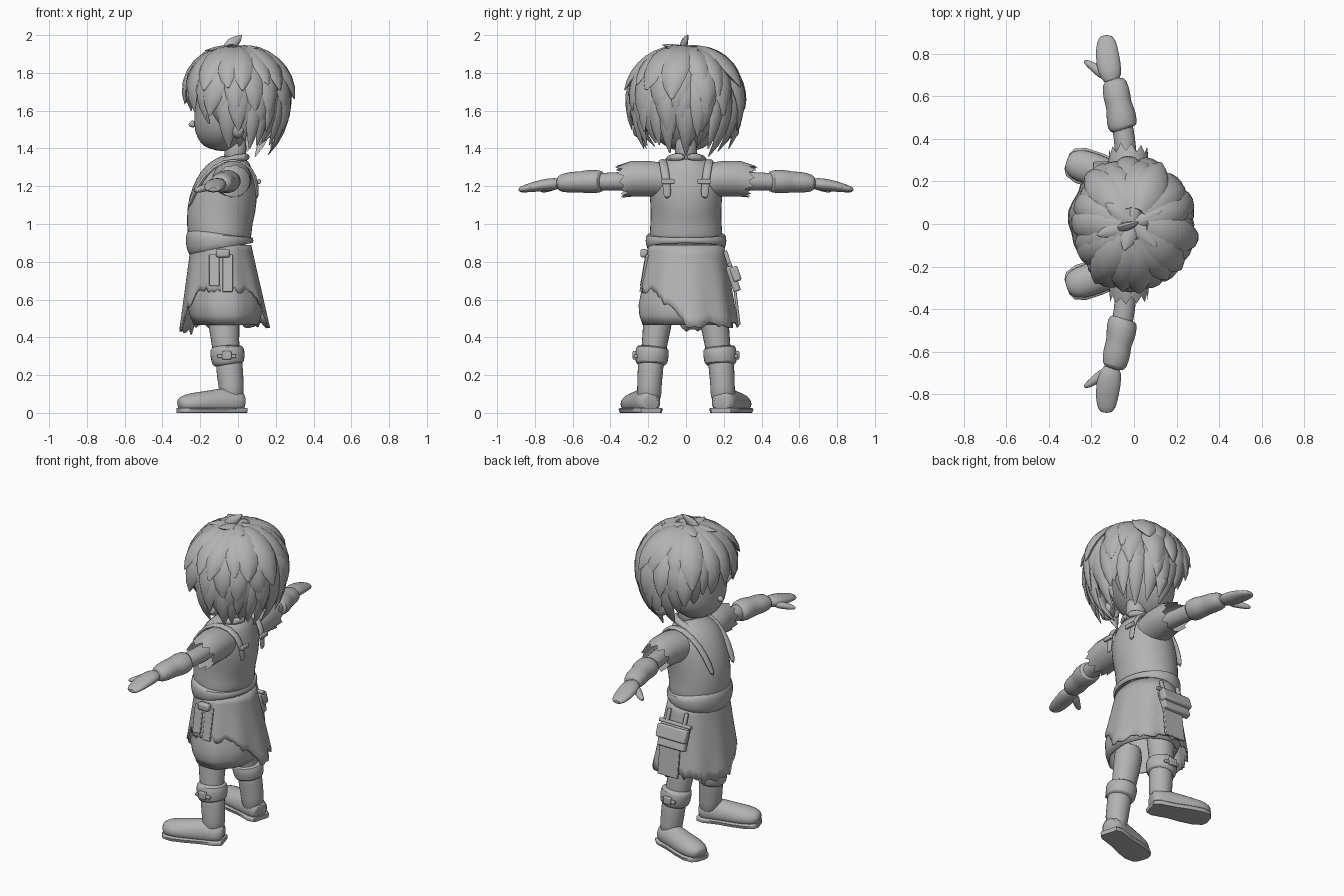
import bpy, bmesh, math, random
from mathutils import Vector, Matrix

random.seed(4)
cube = bpy.data.objects.get("Cube")
if cube:
    bpy.data.objects.remove(cube, do_unlink=True)

clay = bpy.data.materials.new("plain_grey")
clay.use_nodes = True
GREY = (0.45, 0.45, 0.45, 1)
clay.diffuse_color = GREY
for node in clay.node_tree.nodes:
    if node.type == 'BSDF_PRINCIPLED':
        node.inputs["Base Color"].default_value = GREY

X, Y, Z = Vector((1, 0, 0)), Vector((0, 1, 0)), Vector((0, 0, 1))


def finish(name, bm, sub=0, thick=0, bevel=0):
    """Turn a bmesh into a smooth shaded object."""
    bmesh.ops.recalc_face_normals(bm, faces=bm.faces)
    mesh = bpy.data.meshes.new(name)
    bm.to_mesh(mesh)
    bm.free()
    obj = bpy.data.objects.new(name, mesh)
    bpy.context.collection.objects.link(obj)
    mesh.materials.append(clay)
    bpy.ops.object.select_all(action='DESELECT')
    obj.select_set(True)
    bpy.context.view_layer.objects.active = obj
    bpy.ops.object.shade_smooth_by_angle(angle=math.radians(55))
    if thick:
        mod = obj.modifiers.new("Thickness", 'SOLIDIFY')
        mod.thickness = thick
    if bevel:
        mod = obj.modifiers.new("Bevel", 'BEVEL')
        mod.width, mod.segments = bevel, 2
    if sub:
        mod = obj.modifiers.new("Smooth", 'SUBSURF')
        mod.levels = mod.render_levels = sub
    return obj


def add_sweep(bm, path, hint, sides=12, jag=0, low=None, high=None):
    """Loft ellipses along a path of (x, y, z, side radius, hint radius)."""
    pts = [Vector(p[:3]) for p in path]
    rings = []
    for i, p in enumerate(path):
        t = (pts[min(i + 1, len(pts) - 1)] - pts[max(i - 1, 0)]).normalized()
        u = t.cross(hint).normalized()
        v = u.cross(t)
        ring = []
        for k in range(sides):
            a = math.tau * k / sides
            co = pts[i] + u * math.cos(a) * p[3] + v * math.sin(a) * p[4]
            if jag and i == len(path) - 1:
                co += t * jag * ((k % 2) * 2 - 1) * random.uniform(0.4, 1)
            if low is not None:
                co.z = min(max(co.z, low), high)
            ring.append(bm.verts.new(co))
        rings.append(ring)
    for a, b in zip(rings, rings[1:]):
        for k in range(sides):
            j = (k + 1) % sides
            bm.faces.new((a[k], a[j], b[j], b[k]))
    bm.faces.new(rings[0])
    if not jag:
        bm.faces.new(rings[-1])


def sweep(name, path, hint, sub=1, **options):
    bm = bmesh.new()
    add_sweep(bm, path, hint, **options)
    return finish(name, bm, sub)


def stack(name, rows, **options):
    """Upright form from rows of (height, front x, back x, half width)."""
    path = [((f + b) / 2, 0, z, w, (b - f) / 2) for z, f, b, w in rows]
    return sweep(name, path, X, **options)


def box(name, centre, size, tilt=0, bevel=0.01):
    bm = bmesh.new()
    mat = Matrix.Translation(centre) @ Matrix.Rotation(tilt, 4, 'X') @ Matrix.Diagonal((*size, 1))
    bmesh.ops.create_cube(bm, size=1, matrix=mat)
    return finish(name, bm, bevel=bevel)


# Torso, belt and neck
stack("tunic", [(.86, -.25, .07, .2), (.95, -.27, .075, .195), (1.02, -.275, .08, .19),
                (1.1, -.27, .1, .19), (1.2, -.23, .11, .2), (1.27, -.18, .1, .19),
                (1.32, -.12, .08, .14), (1.36, -.08, .05, .07)], sides=20)
stack("belt", [(.865, -.255, .068, .195), (.87, -.272, .08, .21), (.91, -.28, .085, .218),
               (.945, -.275, .08, .213), (.955, -.26, .07, .19)], sides=24)
stack("neck", [(1.32, -.085, .05, .068), (1.4, -.07, .045, .058), (1.5, -.08, .05, .06)])


# Skirts: ragged overskirt cut high on one side, fuller underskirt below
def skirt(name, profile, hem, fold, cols=80, rows=8):
    bm = bmesh.new()
    grid = []
    for k in range(cols):
        a = math.tau * k / cols
        bottom = hem(a)
        column = []
        for r in range(rows + 1):
            z = .89 + (bottom - .89) * r / rows
            f, b, w = profile((.89 - z) / .43)
            wave = 1 + fold * math.sin(9 * a) * r / rows
            column.append(bm.verts.new(((f + b) / 2 + (b - f) / 2 * math.cos(a) * wave,
                                        w * math.sin(a) * wave, z)))
        grid.append(column)
    for k in range(cols):
        a, b = grid[k], grid[(k + 1) % cols]
        for r in range(rows):
            bm.faces.new((a[r], b[r], b[r + 1], a[r + 1]))
    finish(name, bm, thick=.01)


def ragged(a):
    high = min(max(-math.sin(a) * 1.5, 0), 1)
    front = .035 if math.cos(a) < -.75 else 0
    return .465 + .185 * high - front + random.uniform(-.018, .018)


def puffy(t):
    pull = max(t - .8, 0) * .22
    return -.24 - .035 * t + pull, .06 + .09 * t - pull, .19 + .085 * t - pull


skirt("overskirt", lambda t: (-.25 - .055 * t, .07 + .095 * t, .2 + .073 * t), ragged, .025)
skirt("underskirt", puffy, lambda a: .465, .01)

# Head
stack("head", [(1.39, -.16, -.08, .05), (1.41, -.2, -.03, .11), (1.46, -.235, .02, .17),
               (1.52, -.245, .06, .205), (1.6, -.235, .12, .22), (1.72, -.23, .17, .23),
               (1.83, -.18, .14, .17), (1.88, -.1, .08, .09)], sides=20)
sweep("nose", [(-.225, 0, 1.535, .022, .026), (-.25, 0, 1.525, .017, .018),
               (-.262, 0, 1.525, .006, .006)], Z, sides=8)

# Hair cap
CENTRE, SIZE = Vector((-.01, 0, 1.69)), Vector((.275, .285, .255))
bm = bmesh.new()
bmesh.ops.create_uvsphere(bm, u_segments=32, v_segments=18, radius=.95,
                          matrix=Matrix.Translation(CENTRE) @ Matrix.Diagonal((*SIZE, 1)))
bmesh.ops.delete(bm, geom=[v for v in bm.verts if v.co.z < 1.59 - .4 * v.co.x], context='VERTS')
finish("hair_cap", bm, thick=.01)


# Hair locks: tapered strands that follow the cap and flare at the tip
def lock(bm, turn, start, end, width, flare, twist=0):
    path = []
    for i in range(8):
        t = i / 7
        tilt = math.radians(start + (end - start) * t)
        a = math.radians(turn + twist * t)
        out = Vector((math.sin(tilt) * math.cos(a), math.sin(tilt) * math.sin(a), math.cos(tilt)))
        taper = math.sin(math.pi * (.18 + .81 * t)) ** .7
        path.append((*(CENTRE + SIZE * out * (.95 + flare * t ** 2.2)),
                     width * taper, width * .42 * taper))
    a = math.radians(turn)
    middle = math.radians((start + end) / 2)
    hint = Vector((math.cos(a) * math.sin(middle), math.sin(a) * math.sin(middle), math.cos(middle)))
    add_sweep(bm, path, hint, sides=8)


def lock_row(name, first, last, count, start, end, width, flare):
    bm = bmesh.new()
    for i in range(count):
        turn = first + (last - first) * i / (count - 1)
        lock(bm, turn + random.uniform(-4, 4), start, end + random.uniform(-8, 8),
             width * random.uniform(.85, 1.15), flare * random.uniform(.6, 1.3),
             random.uniform(-10, 10))
    finish(name, bm)


lock_row("hair_nape", -95, 95, 15, 75, 150, .05, .36)
lock_row("hair_under_layer", -110, 110, 15, 60, 134, .055, .24)
lock_row("hair_middle_layer", -125, 125, 15, 42, 112, .064, .2)
lock_row("hair_upper_layer", -130, 130, 12, 15, 88, .075, .17)
lock_row("hair_fringe", 125, 235, 10, 10, 108, .062, .05)
lock_row("hair_left_temple", -128, -95, 4, 40, 124, .05, .08)
lock_row("hair_right_temple", 95, 128, 4, 40, 124, .05, .08)
lock_row("hair_crown", 20, 320, 6, 1, 32, .035, .13)
sweep("hair_tuft", [(-.06, -.02, 1.92, .03, .02), (-.03, -.01, 1.955, .032, .02),
                    (0, 0, 1.98, .02, .013), (.02, .01, 2.0, .003, .003)], Y, sides=8, sub=0)

# Paired parts
for side, s in (("left", -1), ("right", 1)):
    sweep(side + "_ear", [(-.02, s * .2, 1.5, .04, .055), (0, s * .245, 1.51, .045, .065),
                          (.01, s * .275, 1.52, .025, .045)], Z, sides=10)
    # Arms
    sweep(side + "_sleeve", [(-.04, s * .1, 1.23, .1, .09), (-.03, s * .2, 1.24, .105, .095),
                             (-.025, s * .28, 1.24, .095, .095),
                             (-.025, s * .345, 1.225, .09, .085)], Z, sub=0, sides=22, jag=.025)
    sweep(side + "_arm", [(-.03, s * .2, 1.23, .06, .06), (-.04, s * .4, 1.225, .05, .048),
                          (-.08, s * .6, 1.22, .05, .045), (-.1, s * .7, 1.215, .04, .03)], Z)
    sweep(side + "_bracer", [(-.05, s * .44, 1.225, .05, .05), (-.055, s * .45, 1.225, .074, .062),
                             (-.06, s * .52, 1.225, .072, .065), (-.072, s * .56, 1.222, .06, .056),
                             (-.08, s * .6, 1.222, .068, .058), (-.092, s * .67, 1.215, .06, .048),
                             (-.095, s * .68, 1.215, .035, .03)], Z, sides=14)
    sweep(side + "_hand", [(-.1, s * .66, 1.215, .04, .03), (-.115, s * .72, 1.21, .06, .036),
                           (-.125, s * .79, 1.2, .058, .03), (-.13, s * .86, 1.185, .048, .02),
                           (-.13, s * .888, 1.18, .025, .012)], Z)
    sweep(side + "_thumb", [(-.13, s * .69, 1.205, .03, .026), (-.18, s * .73, 1.19, .024, .022),
                            (-.215, s * .755, 1.18, .018, .017), (-.235, s * .765, 1.175, .008, .008)],
          Z, sides=8)
    # Shoulder strap, its tag and the collar
    sweep(side + "_strap", [(-.265, s * .1, 1.08, .012, .024), (-.22, s * .115, 1.2, .014, .024),
                            (-.13, s * .125, 1.31, .014, .024), (-.02, s * .125, 1.345, .014, .024),
                            (.075, s * .115, 1.3, .014, .024), (.102, s * .1, 1.2, .012, .024),
                            (.1, s * .1, 1.13, .008, .022)], Y, sides=8)
    box(side + "_strap_tag", (.112, s * .095, 1.225), (.018, .07, .025), bevel=.005)
    sweep(side + "_collar", [(.055, 0, 1.355, .012, .02), (.04, s * .07, 1.355, .022, .022),
                             (-.06, s * .095, 1.345, .03, .018), (-.15, s * .07, 1.29, .028, .016),
                             (-.225, s * .015, 1.2, .012, .01)], Z, sides=8)
    # Legs and boots
    sweep(side + "_leg", [(-.08, s * .13, .62, .09, .095), (-.075, s * .155, .45, .077, .085),
                          (-.06, s * .175, .3, .066, .07), (-.045, s * .19, .2, .06, .065)], X)
    sweep(side + "_boot_shaft", [(-.03, s * .195, .04, .07, .06), (-.035, s * .195, .14, .065, .07),
                                 (-.045, s * .188, .22, .07, .072), (-.05, s * .182, .34, .072, .075)],
          X, sides=14)
    sweep(side + "_boot_cuff", [(-.05, s * .184, .25, .07, .07), (-.052, s * .184, .26, .088, .088),
                                (-.055, s * .18, .31, .092, .095), (-.06, s * .177, .345, .09, .092),
                                (-.06, s * .176, .355, .07, .07)], X, sides=14)
    box(side + "_boot_buckle", (-.06, s * .27, .305), (.05, .025, .045), bevel=.006)
    box(side + "_boot_strap", (-.06, s * .265, .3), (.1, .02, .02), bevel=.005)
    foot = [(.035, .185, .05, .05, .05), (0, .195, .055, .07, .075), (-.09, .225, .055, .068, .08),
            (-.17, .25, .05, .078, .066), (-.25, .275, .048, .08, .06), (-.3, .29, .045, .06, .045),
            (-.315, .295, .04, .03, .025)]
    sweep(side + "_boot_foot", [(x, s * y, z, a, b) for x, y, z, a, b in foot], Z,
          sides=14, low=.012, high=1)
    sweep(side + "_boot_sole", [(x, s * y, .02, a + .006, .05) for x, y, z, a, b in foot], Z,
          sub=0, sides=16, low=0, high=.026)

# Pouch hanging on the right hip
LEAN = .32
box("pouch_body", (-.09, .25, .71), (.19, .04, .14), LEAN)
box("pouch_flap", (-.09, .262, .735), (.205, .045, .08), LEAN)
box("pouch_lower_panel", (-.07, .27, .56), (.14, .015, .19), .12, bevel=.004)
for label, x in (("front", -.15), ("back", -.03)):
    box("pouch_" + label + "_loop", (x, .222, .81), (.022, .022, .1), LEAN, bevel=.006)
sweep("pouch_rod", [(-.2, .232, .785, .012, .012), (.02, .232, .785, .012, .012)], Z, sides=8, sub=0)

# Sash knot and tails on the left hip
box("sash_knot", (-.08, -.222, .845), (.075, .04, .045), bevel=.012)
for label, x, drop in (("front", -.125, .17), ("back", -.055, .2)):
    box("sash_" + label + "_tail", (x, -.222, .84 - drop / 2), (.055, .015, drop), -.17, bevel=.004)
